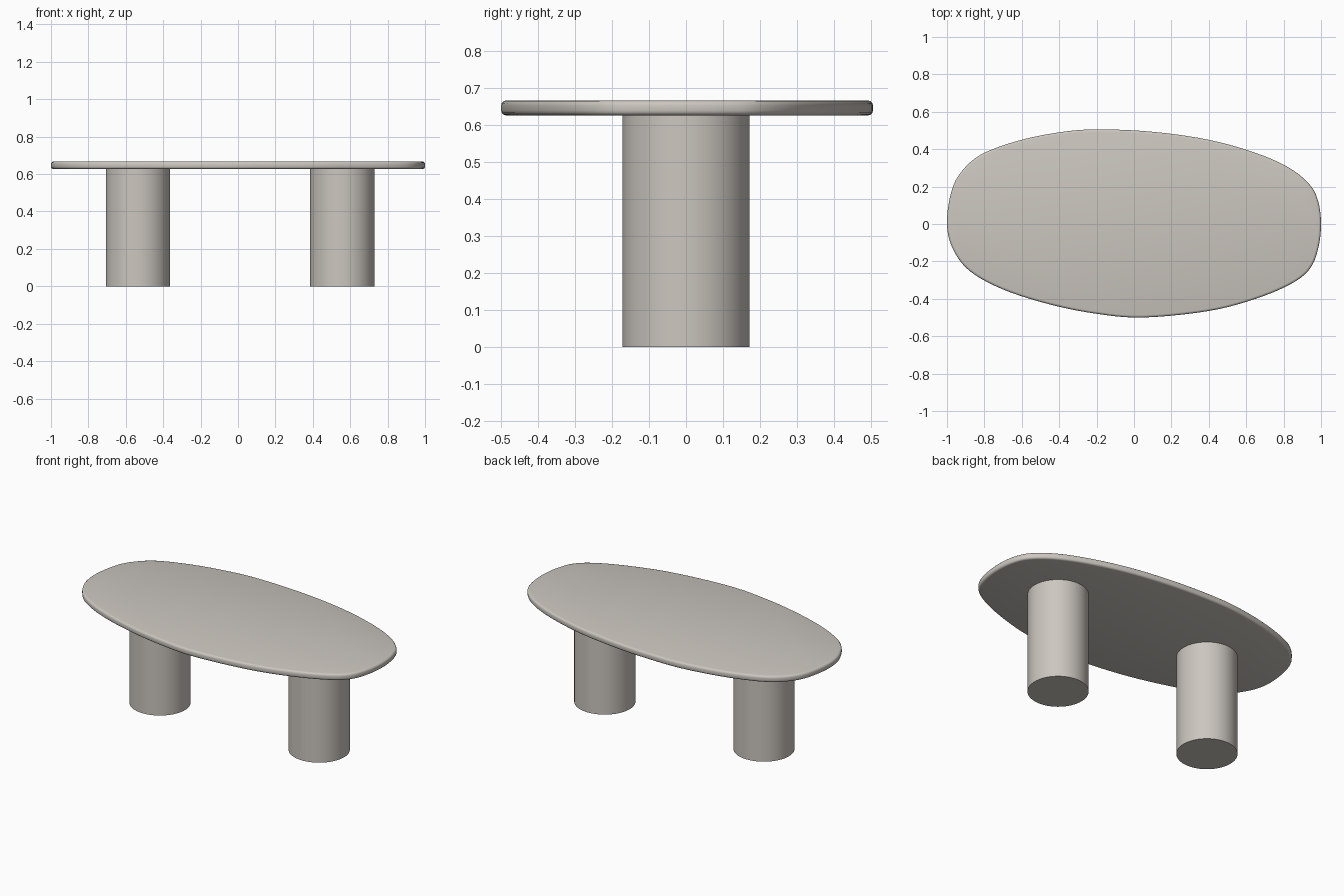
import bpy, bmesh, math
from mathutils import Vector

if "Cube" in bpy.data.objects:
    bpy.data.objects.remove(bpy.data.objects["Cube"])

stone = bpy.data.materials.new("warm grey stone")
stone.diffuse_color = (0.60, 0.565, 0.52, 1)
stone.use_nodes = True
stone.node_tree.nodes["Principled BSDF"].inputs["Base Color"].default_value = stone.diffuse_color

LEG_H, TOP_Z = 0.627, 0.667

# Control points of the irregular pebble outline, clockwise from the left end
OUTLINE = [(-1.0, 0.0), (-0.98, 0.16), (-0.93, 0.27), (-0.82, 0.37), (-0.62, 0.445),
           (-0.4, 0.49), (-0.2, 0.506), (0.1, 0.493), (0.4, 0.45), (0.65, 0.38),
           (0.83, 0.30), (0.94, 0.21), (0.985, 0.12), (1.0, 0.0), (0.985, -0.13),
           (0.94, -0.24), (0.84, -0.32), (0.65, -0.40), (0.4, -0.465), (0.05, -0.5),
           (-0.2, -0.48), (-0.45, -0.43), (-0.7, -0.35), (-0.88, -0.25), (-0.97, -0.13)]


def smooth_loop(points, steps):
    """Closed Catmull-Rom curve through the points."""
    pts = [Vector(p) for p in points]
    n, out = len(pts), []
    for i in range(n):
        a, b, c, d = (pts[(i + k) % n] for k in (-1, 0, 1, 2))
        for s in range(steps):
            t = s / steps
            out.append(0.5 * (2 * b + (c - a) * t + (2 * a - 5 * b + 4 * c - d) * t ** 2
                              + (3 * b - a - 3 * c + d) * t ** 3))
    return out


def finish(bm, name):
    bmesh.ops.recalc_face_normals(bm, faces=bm.faces)
    mesh = bpy.data.meshes.new(name)
    bm.to_mesh(mesh)
    bm.free()
    mesh.materials.append(stone)
    obj = bpy.data.objects.new(name, mesh)
    bpy.context.collection.objects.link(obj)
    bpy.ops.object.select_all(action='DESELECT')
    obj.select_set(True)
    bpy.context.view_layer.objects.active = obj
    bpy.ops.object.shade_smooth_by_angle(angle=math.radians(40))
    return obj


# Table top: extruded outline with rounded rims
bm = bmesh.new()
face = bm.faces.new([bm.verts.new((p.x, p.y, LEG_H)) for p in smooth_loop(OUTLINE, 5)])
ext = bmesh.ops.extrude_face_region(bm, geom=[face], use_keep_orig=True)
bmesh.ops.translate(bm, vec=(0, 0, TOP_Z - LEG_H),
                    verts=[g for g in ext["geom"] if isinstance(g, bmesh.types.BMVert)])
bmesh.ops.recalc_face_normals(bm, faces=bm.faces)
rims = [e for e in bm.edges if abs(e.verts[0].co.z - e.verts[1].co.z) < 1e-5]
bmesh.ops.bevel(bm, geom=rims, offset=0.013, segments=3, profile=0.5, affect='EDGES')
finish(bm, "table_top")

# Cylindrical legs
for name, x in (("left_leg", -0.535), ("right_leg", 0.557)):
    bm = bmesh.new()
    bmesh.ops.create_cone(bm, cap_ends=True, segments=64, radius1=0.172, radius2=0.172, depth=LEG_H)
    bmesh.ops.translate(bm, vec=(x, 0, LEG_H / 2), verts=bm.verts)
    finish(bm, name)
